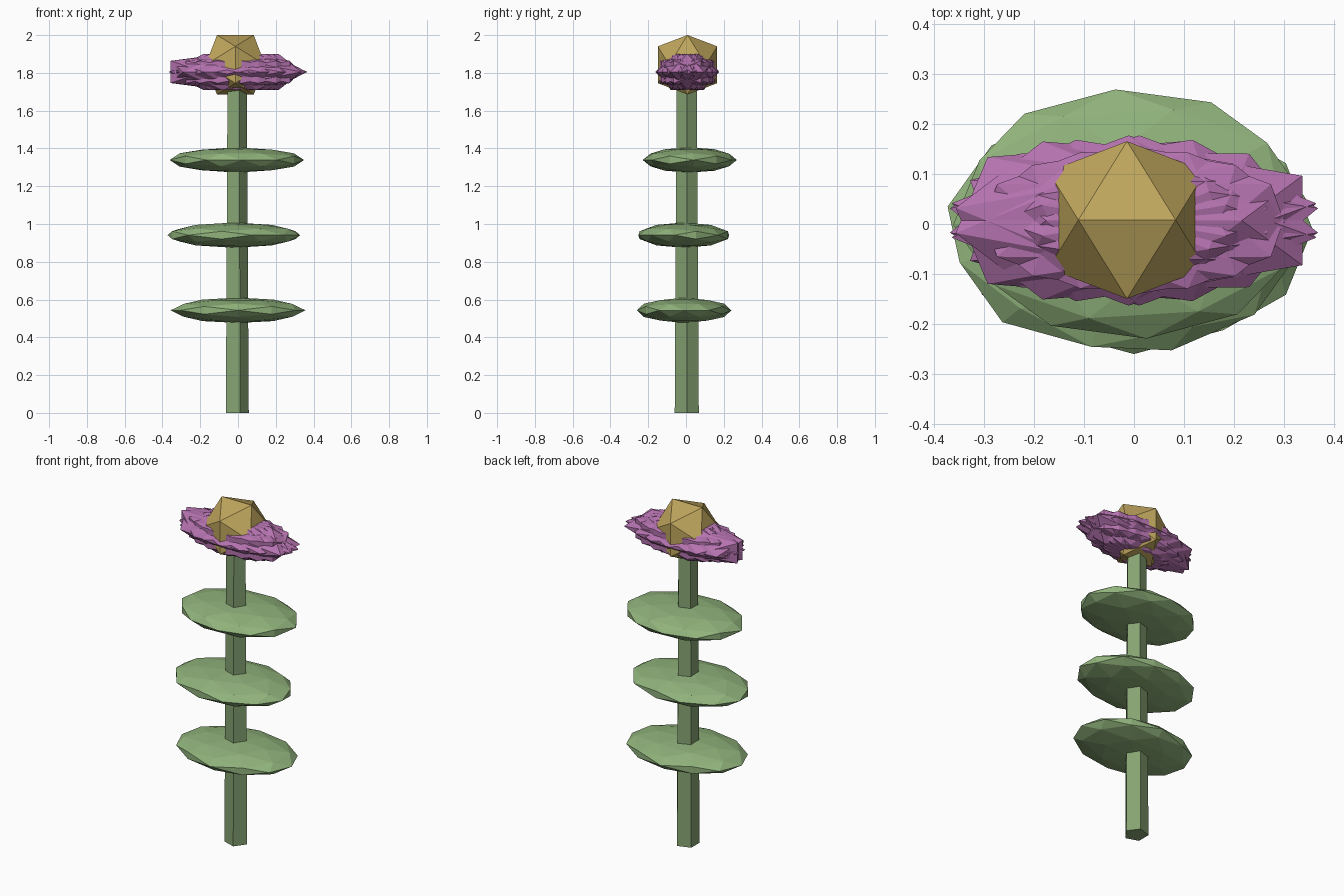
import bpy, bmesh
from math import sin, cos, tau, radians, sqrt
from mathutils import Matrix, Vector

if "Cube" in bpy.data.objects:
    bpy.data.objects.remove(bpy.data.objects["Cube"])

PHI = (1 + sqrt(5)) / 2


def material(name, rgb):
    m = bpy.data.materials.new(name)
    m.diffuse_color = (*rgb, 1)
    m.use_nodes = True
    m.node_tree.nodes["Principled BSDF"].inputs["Base Color"].default_value = m.diffuse_color
    return m


GREEN = material("leaf_green", (0.28, 0.45, 0.20))
STEM = material("stem_green", (0.24, 0.37, 0.17))
PURPLE = material("petal_purple", (0.46, 0.17, 0.43))
GOLD = material("centre_gold", (0.52, 0.38, 0.11))


def finish(bm, name, mat):
    bmesh.ops.recalc_face_normals(bm, faces=bm.faces)
    me = bpy.data.meshes.new(name)
    bm.to_mesh(me)
    bm.free()
    me.materials.append(mat)
    ob = bpy.data.objects.new(name, me)
    bpy.context.collection.objects.link(ob)
    return ob


def faceted_ball(name, centre, size, turn, mat, subdivide=False):
    """Icosahedron with an edge on top, turned about z, then stretched."""
    bm = bmesh.new()
    for a in (-1, 1):
        for b in (-PHI, PHI):
            for p in ((a, 0, b), (0, b, a), (b, a, 0)):
                bm.verts.new(Vector(p).normalized())
    bmesh.ops.convex_hull(bm, input=bm.verts[:])
    if subdivide:
        bmesh.ops.subdivide_edges(bm, edges=bm.edges[:], cuts=1, use_grid_fill=True)
        for v in bm.verts:
            v.co.normalize()
    bm.transform(Matrix.Translation(centre) @ Matrix.Diagonal((*size, 1))
                 @ Matrix.Rotation(radians(turn), 4, 'Z'))
    return finish(bm, name, mat)


# tapered five-sided stem
bm = bmesh.new()
for z, r in ((0, 0.067), (1.8, 0.056)):
    for i in range(5):
        bm.verts.new((-0.01 + r * cos(tau * i / 5), 0.004 + r * sin(tau * i / 5), z))
bmesh.ops.convex_hull(bm, input=bm.verts[:])
finish(bm, "stem", STEM)

# three flattened leaf discs
for i, (x, y) in enumerate(((0.0, -0.01), (-0.022, -0.012), (-0.006, 0.02))):
    faceted_ball(f"leaf_{i + 1}", (x, y, 0.543 + 0.398 * i), (0.357, 0.25, 0.067),
                 137.5 * i, GREEN, True)

# petals: overlapping stretched icosahedra, a few nudged sideways
nudge = {0: 0.02, 2: -0.045, 7: -0.045}
for i in range(9):
    faceted_ball(f"petal_{i + 1}", (nudge.get(i, 0), 0.007, 1.805),
                 (0.372, 0.17, 0.112), 40 * i, PURPLE)

# flower centre
faceted_ball("flower_centre", (-0.014, 0.008, 1.843), (0.185, 0.185, 0.185), 0, GOLD)
